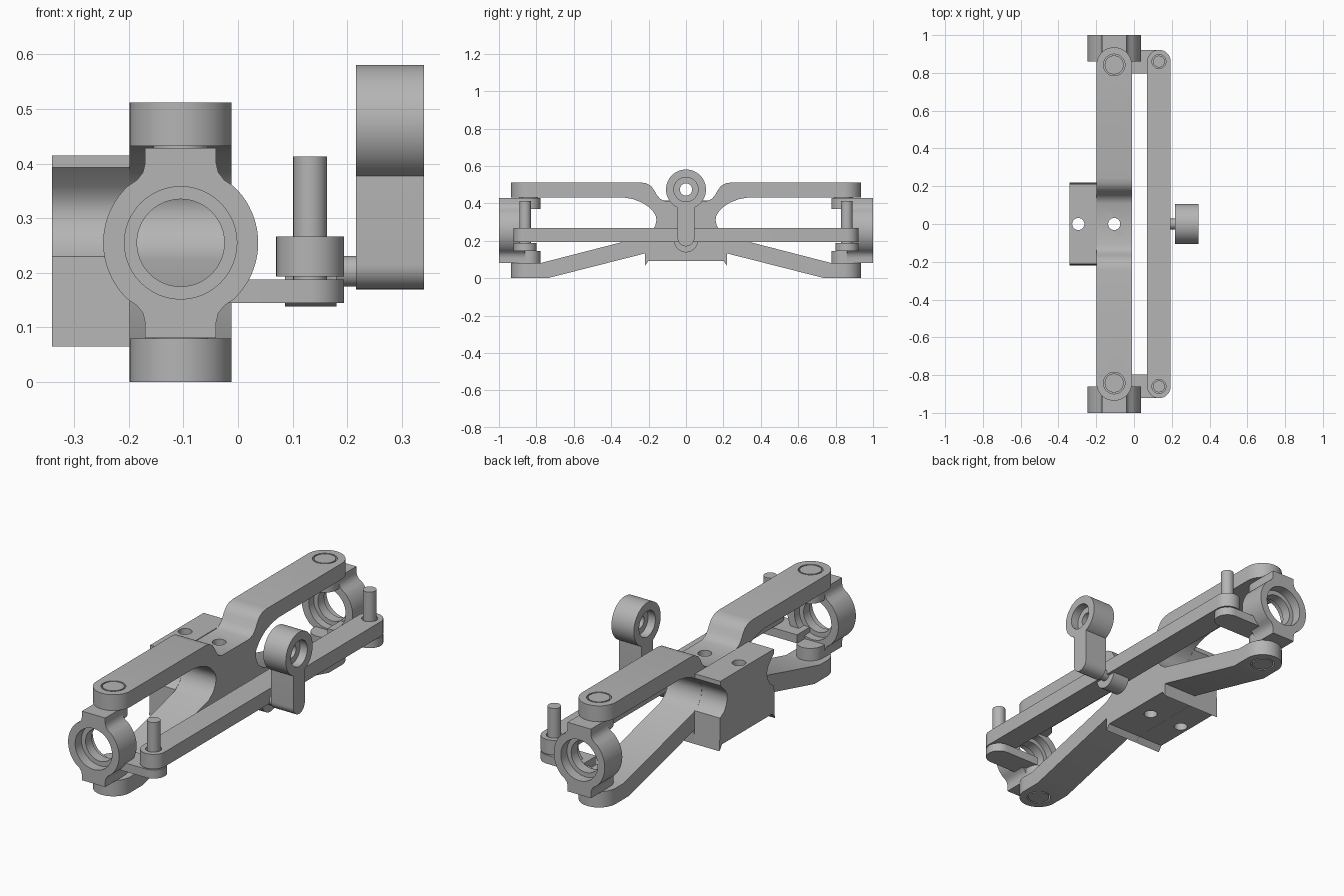
import bpy, bmesh
from math import cos, sin, pi, radians

if "Cube" in bpy.data.objects:
    bpy.data.objects.remove(bpy.data.objects["Cube"])

grey = bpy.data.materials.new("plain grey")
grey.use_nodes = True
colour = (0.46, 0.46, 0.46, 1)
grey.diffuse_color = colour
grey.node_tree.nodes["Principled BSDF"].inputs["Base Color"].default_value = colour
parts = []


def arc(cx, cy, r, start=0, end=360, n=48):
    """Points along an arc; a full turn leaves out the repeated last point."""
    count = n if end - start == 360 else n + 1
    angles = [radians(start + (end - start) * i / n) for i in range(count)]
    return [(cx + r * cos(a), cy + r * sin(a)) for a in angles]


def mirrored(half):
    """Close a half outline by reflecting its first coordinate."""
    return half + [(-u, v) for u, v in reversed(half) if u > 1e-6]


def slot(x, half, r):
    """Long outline with round ends along y."""
    return arc(x, half, r, 0, 180, 24) + arc(x, -half, r, 180, 360, 24)


def prism(name, points, axis, low, high):
    """Extrude a flat outline along the named axis."""
    place = {"x": lambda u, v, w: (w, u, v),
             "y": lambda u, v, w: (u, w, v),
             "z": lambda u, v, w: (u, v, w)}[axis]
    bm = bmesh.new()
    base = bm.faces.new([bm.verts.new(place(u, v, low)) for u, v in points])
    out = bmesh.ops.extrude_face_region(bm, geom=[base])
    tops = [g for g in out["geom"] if isinstance(g, bmesh.types.BMVert)]
    bmesh.ops.translate(bm, verts=tops, vec=place(0, 0, high - low))
    if base.is_valid and len(base.edges[0].link_faces) > 2:
        bm.faces.remove(base)
    bmesh.ops.recalc_face_normals(bm, faces=bm.faces)
    mesh = bpy.data.meshes.new(name)
    bm.to_mesh(mesh)
    bm.free()
    mesh.materials.append(grey)
    obj = bpy.data.objects.new(name, mesh)
    bpy.context.collection.objects.link(obj)
    parts.append(obj)
    return obj


def combine(obj, operation, others):
    """Apply a boolean with each helper solid, then remove the helpers."""
    for other in others:
        mod = obj.modifiers.new("shape", "BOOLEAN")
        mod.operation, mod.solver, mod.object = operation, "EXACT", other
    bpy.context.view_layer.update()
    graph = bpy.context.evaluated_depsgraph_get()
    mesh = bpy.data.meshes.new_from_object(obj.evaluated_get(graph))
    obj.modifiers.clear()
    obj.data = mesh
    for other in others:
        parts.remove(other)
        bpy.data.objects.remove(other)


def cutter(points, axis, low, high):
    obj = prism("cutter", points, axis, low, high)
    obj.hide_render = True
    return obj


BEAM_X, PIVOT_Y, HUB_Z = -0.105, 0.842, 0.255
ROD_X, ROD_Y = 0.132, 0.86

# Axle beam: forked arms joined by a waisted centre
waist = [(0.178, 0.358), (0.162, 0.335), (0.158, 0.31), (0.164, 0.282), (0.182, 0.252)]
foot = [(0.22, 0.065), (0.2, 0.093), (0, 0.093)]
beam_half = [(0, 0.412), (0.11, 0.412), (0.137, 0.423), (0.155, 0.443), (0.17, 0.47),
             (0.187, 0.493), (0.212, 0.507), (0.245, 0.512), (0.96, 0.512),
             (0.96, 0.432), (0.34, 0.432), (0.285, 0.423), (0.235, 0.404), (0.203, 0.383)]
beam_half += waist + [(0.22, 0.224), (0.78, 0.08), (0.96, 0.08), (0.96, 0), (0.74, 0),
                      (0.22, 0.132)] + foot
beam = prism("axle_beam", mirrored(beam_half), "x", BEAM_X - 0.094, BEAM_X + 0.094)
combine(beam, "INTERSECT", [cutter(slot(BEAM_X, PIVOT_Y, 0.0935), "z", -0.1, 0.7)])
combine(beam, "DIFFERENCE",
        [cutter(arc(BEAM_X, s * PIVOT_Y, 0.057), "z", -0.1, 0.7) for s in (-1, 1)]
        + [cutter(arc(BEAM_X, 0, 0.032), "z", -0.1, 0.7)])

# Mounting block on the side of the beam
block_half = [(0, 0.415), (0.213, 0.415), (0.213, 0.393)] + waist + [(0.215, 0.23)] + foot
block = prism("mounting_block", mirrored(block_half), "x", -0.341, BEAM_X - 0.094)
combine(block, "DIFFERENCE", [cutter(arc(-0.295, 0, 0.032), "z", -0.1, 0.7)])

# Steering knuckles with their pivots, arms and upright pins
quarter = [(0, 0.174), (0.065, 0.174), (0.065, 0.146), (0.069, 0.129), (0.08, 0.115)]
quarter += arc(0, 0, 0.142, 0, 47, 10)[::-1]
right = quarter + [(u, -v) for u, v in reversed(quarter[:-1])]
hub_outline = [(BEAM_X + u, HUB_Z + v) for u, v in mirrored(right)]
for s, side in ((-1, "front"), (1, "rear")):
    def span(a, b):
        return sorted((s * a, s * b))

    hub = prism(side + "_knuckle", hub_outline, "y", *span(0.86, 1.0))
    bores = [(0.08, 0.8, 1.1), (0.103, 0.95, 1.1), (0.103, 0.8, 0.9)]
    combine(hub, "DIFFERENCE",
            [cutter(arc(BEAM_X, HUB_Z, r), "y", *span(a, b)) for r, a, b in bores])
    for level, low, high, pin_low, pin_high in (("upper", 0.37, 0.429, 0.4, 0.512),
                                                ("lower", 0.082, 0.145, 0, 0.1)):
        # Boss with a flat back that runs into the knuckle
        turn = (180, 360) if s > 0 else (0, 180)
        y0, y1 = s * PIVOT_Y, s * 0.89
        outline = arc(BEAM_X, y0, 0.065, *turn, 24)
        outline += [(outline[-1][0], y1), (outline[0][0], y1)]
        prism(f"{side}_{level}_boss", outline, "z", low, high)
        prism(f"{side}_{level}_kingpin", arc(BEAM_X, y0, 0.05), "z", pin_low, pin_high)
    arm = arc(ROD_X, s * ROD_Y, 0.062, -90, 90, 24)
    arm += [(-0.06, arm[-1][1]), (-0.06, arm[0][1])]
    steering_arm = prism(side + "_steering_arm", arm, "z", 0.145, 0.188)
    combine(steering_arm, "DIFFERENCE",
            [cutter(arc(BEAM_X, HUB_Z, 0.08), "y", *span(0.86, 1.1))])
    prism(side + "_rod_pin", arc(ROD_X, s * ROD_Y, 0.031), "z", 0.15, 0.413)

# Tie rod with holes for the pins
rod = prism("tie_rod", slot(ROD_X, ROD_Y, 0.062), "z", 0.193, 0.267)
combine(rod, "DIFFERENCE",
        [cutter(arc(ROD_X, s * ROD_Y, 0.037), "z", 0, 0.5) for s in (-1, 1)])

# Round boss across the rod and the stub that carries the lever
prism("rod_boss", arc(0, 0.202, 0.064), "x", 0.086, 0.18)
prism("lever_stub", arc(0, 0.203, 0.028), "x", 0.17, 0.225)

# Lever: round-footed stem with a counterbored eye
stem_outline = arc(0, 0.215, 0.045, 180, 360, 24) + [(0.045, 0.45), (-0.045, 0.45)]
lever = prism("lever", stem_outline, "x", 0.216, 0.341)
combine(lever, "UNION", [prism("eye", arc(0, 0.474, 0.107, n=64), "x", 0.216, 0.341)])
combine(lever, "DIFFERENCE",
        [cutter(arc(0, 0.474, r), "x", a, b)
         for r, a, b in ((0.033, 0.1, 0.5), (0.065, 0.3, 0.5), (0.065, 0.1, 0.257))])

# Smooth the curved surfaces and keep the edges crisp
bpy.ops.object.select_all(action="DESELECT")
for obj in parts:
    obj.select_set(True)
bpy.context.view_layer.objects.active = parts[0]
bpy.ops.object.shade_smooth_by_angle(angle=radians(32))
